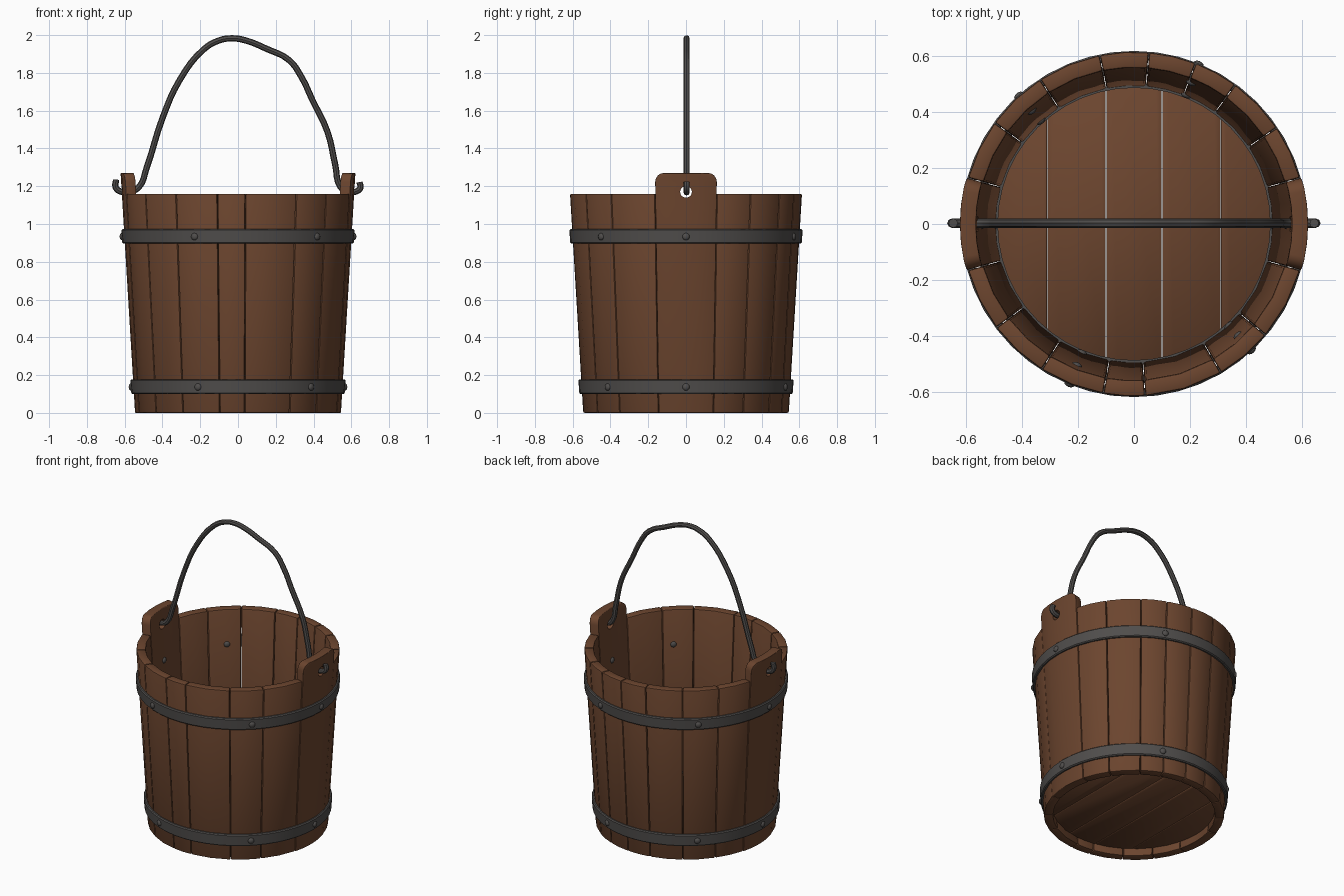
import bpy, bmesh, math
from math import radians, sin, cos, pi, sqrt
from mathutils import Matrix

if "Cube" in bpy.data.objects:
    bpy.data.objects.remove(bpy.data.objects["Cube"])


def material(name, rgb):
    m = bpy.data.materials.new(name)
    m.diffuse_color = (*rgb, 1)
    m.use_nodes = True
    m.node_tree.nodes["Principled BSDF"].inputs["Base Color"].default_value = m.diffuse_color
    return m


WOOD = material("brown wood", (0.150, 0.060, 0.028))
METAL = material("dark iron", (0.080, 0.075, 0.072))


def wall(z):
    """Outer radius of the tapered bucket at height z."""
    return 0.545 + 0.07 * z / 1.16


THICK = 0.057


def activate(ob):
    bpy.ops.object.select_all(action='DESELECT')
    ob.select_set(True)
    bpy.context.view_layer.objects.active = ob


def finish(name, bm, mat, bevel=0, segs=2, angle=35):
    bmesh.ops.remove_doubles(bm, verts=bm.verts, dist=1e-5)
    bmesh.ops.recalc_face_normals(bm, faces=bm.faces)
    me = bpy.data.meshes.new(name)
    bm.to_mesh(me)
    bm.free()
    me.materials.append(mat)
    ob = bpy.data.objects.new(name, me)
    bpy.context.collection.objects.link(ob)
    activate(ob)
    if bevel:
        b = ob.modifiers.new("bevel", 'BEVEL')
        b.width, b.segments = bevel, segs
        b.limit_method, b.angle_limit = 'ANGLE', radians(angle)
        bpy.ops.object.modifier_apply(modifier=b.name)
    bpy.ops.object.shade_smooth_by_angle(angle=radians(angle))
    return ob


def stave(name, a0, a1, rows, cols, bevel, segs=2):
    """Curved board between two angles; rows = (height, side inset in radians)."""
    bm = bmesh.new()
    grid = []
    for z, inset in rows:
        line = []
        for c in range(cols + 1):
            a = a0 + inset + (a1 - a0 - 2 * inset) * c / cols
            line.append([bm.verts.new((r * cos(a), r * sin(a), z))
                         for r in (wall(z), wall(z) - THICK)])
        grid.append(line)
    n = len(rows) - 1
    for i in range(n):
        for c in range(cols):
            for s in (0, 1):
                bm.faces.new((grid[i][c][s], grid[i][c + 1][s],
                              grid[i + 1][c + 1][s], grid[i + 1][c][s]))
        for c in (0, cols):
            bm.faces.new((grid[i][c][0], grid[i][c][1],
                          grid[i + 1][c][1], grid[i + 1][c][0]))
    for i in (0, n):
        for c in range(cols):
            bm.faces.new((grid[i][c][0], grid[i][c + 1][0],
                          grid[i][c + 1][1], grid[i][c][1]))
    return finish(name, bm, WOOD, bevel, segs)


# Plain staves, front and back, of uneven width
GAP = radians(0.12)
back = [15.5, 34, 54, 69, 85, 101.5, 123, 144, 164.5]
front = [195.5, 217, 237.6, 259.7, 273.7, 300.3, 319.8, 344.5]
for side, cuts in (("back", back), ("front", front)):
    for i, (p, q) in enumerate(zip(cuts, cuts[1:])):
        stave(f"{side}_stave_{i + 1}", radians(p) + GAP, radians(q) - GAP,
              [(0, 0), (1.16, 0)], 2, 0.008)

# Tall side staves with rounded ears and a handle hole
ear_rows = [(0, 0), (1.10, 0), (1.222, 0)]
for d in (22.5, 45, 67.5, 90):
    t = radians(d)
    ear_rows.append((1.222 + 0.048 * sin(t), 0.048 * (1 - cos(t)) / 0.62))
for name, mid in (("right_ear_stave", 0), ("left_ear_stave", pi)):
    h = radians(15.5) - GAP
    ob = stave(name, mid - h, mid + h, ear_rows, 4, 0.014, 3)
    bpy.ops.mesh.primitive_cylinder_add(
        vertices=20, radius=0.031, depth=0.4,
        location=(0.6 * cos(mid), 0, 1.17), rotation=(0, pi / 2, 0))
    cutter = bpy.context.object
    cutter.hide_render = True
    activate(ob)
    m = ob.modifiers.new("hole", 'BOOLEAN')
    m.operation, m.object, m.solver = 'DIFFERENCE', cutter, 'EXACT'
    bpy.ops.object.modifier_apply(modifier=m.name)
    bpy.data.objects.remove(cutter)
    activate(ob)
    bpy.ops.object.shade_smooth_by_angle(angle=radians(35))

# Floor planks, trimmed to a circle
R = 0.503
edges = [-R, -0.31, -0.1, 0.1, 0.31, R]
for i, (x0, x1) in enumerate(zip(edges, edges[1:])):
    xs = [x0 + 0.001 + (x1 - x0 - 0.002) * k / 10 for k in range(11)]
    rim = [(x, sqrt(R * R - x * x)) for x in xs]
    outline = rim + [(x, -y) for x, y in reversed(rim)]
    bm = bmesh.new()
    face = bm.faces.new([bm.verts.new((x, y, 0.05)) for x, y in outline])
    ext = bmesh.ops.extrude_face_region(bm, geom=[face])
    bmesh.ops.translate(bm, vec=(0, 0, 0.05),
                        verts=[v for v in ext["geom"] if isinstance(v, bmesh.types.BMVert)])
    finish(f"floor_plank_{i + 1}", bm, WOOD, 0.003, 1, 50)


def band(name, profile, n=48):
    """Closed (radius, height) profile swept round the z axis."""
    bm = bmesh.new()
    rings = [[bm.verts.new((r * cos(2 * pi * k / n), r * sin(2 * pi * k / n), z))
              for r, z in profile] for k in range(n)]
    m = len(profile)
    for k in range(n):
        a, b = rings[k], rings[(k + 1) % n]
        for j in range(m):
            bm.faces.new((a[j], b[j], b[(j + 1) % m], a[(j + 1) % m]))
    return finish(name, bm, METAL)


# Thin iron ring around the floor
band("floor_ring", [(0.502, 0.098), (0.486, 0.098), (0.486, 0.108), (0.502, 0.108)])

# Iron hoops with rivets showing outside and inside
for label, z0, z1 in (("lower", 0.10, 0.178), ("upper", 0.897, 0.973)):
    o, c = 0.014, 0.006
    band(f"{label}_hoop", [(wall(z0) - 0.012, z0), (wall(z0) + o - c, z0),
                           (wall(z0) + o, z0 + c), (wall(z1) + o, z1 - c),
                           (wall(z1) + o - c, z1), (wall(z1) - 0.012, z1)])
    zm = (z0 + z1) / 2 - 0.002
    bm = bmesh.new()
    for deg in (0, 68, 132, 180, 248, 313):
        for r in (wall(zm) + o, wall(zm) - THICK):
            mat = (Matrix.Rotation(radians(deg), 4, 'Z')
                   @ Matrix.Translation((r, 0, zm))
                   @ Matrix.Diagonal((0.6, 1, 1, 1)))
            bmesh.ops.create_uvsphere(bm, u_segments=12, v_segments=8,
                                      radius=0.019, matrix=mat)
    finish(f"{label}_rivets", bm, METAL)

# Bent iron handle with hooked ends
path = [(-0.645, 1.235), (-0.648, 1.195), (-0.622, 1.172), (-0.57, 1.172),
        (-0.525, 1.195), (-0.484, 1.296), (-0.40, 1.56), (-0.31, 1.76),
        (-0.18, 1.926), (-0.10, 1.972), (-0.03, 1.983), (0.04, 1.972),
        (0.15, 1.928), (0.27, 1.868), (0.336, 1.778), (0.394, 1.656),
        (0.474, 1.487), (0.515, 1.312), (0.543, 1.196), (0.58, 1.172),
        (0.625, 1.172), (0.648, 1.192), (0.643, 1.222)]
cu = bpy.data.curves.new("handle", 'CURVE')
cu.dimensions = '3D'
cu.bevel_depth, cu.bevel_resolution, cu.resolution_u = 0.0165, 2, 4
cu.use_fill_caps = True
sp = cu.splines.new('BEZIER')
sp.bezier_points.add(len(path) - 1)
for p, (x, z) in zip(sp.bezier_points, path):
    p.co = (x, 0.003, z)
    p.handle_left_type = p.handle_right_type = 'AUTO'
cu.materials.append(METAL)
handle = bpy.data.objects.new("handle", cu)
bpy.context.collection.objects.link(handle)
activate(handle)
bpy.ops.object.convert(target='MESH')
bpy.ops.object.shade_smooth_by_angle(angle=radians(40))
